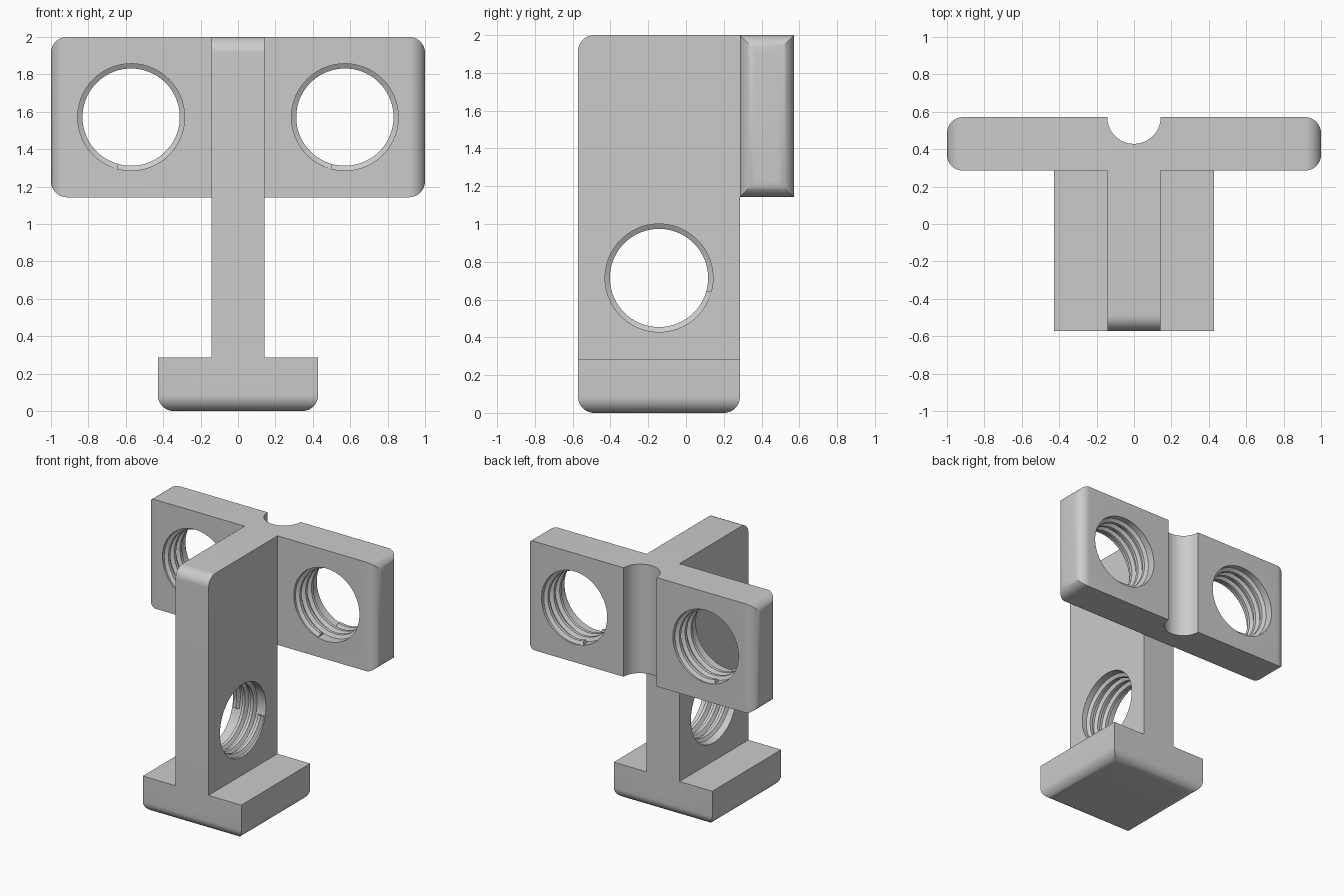
import bpy, bmesh, math
from mathutils import Matrix, Vector

cube = bpy.data.objects.get("Cube")
if cube:
    bpy.data.objects.remove(cube, do_unlink=True)

U = 1 / 7          # half the beam thickness
R = 0.6 * U        # edge rounding
BORE = 2 * U       # hole radius

grey = bpy.data.materials.new("light_grey")
grey.use_nodes = True
colour = (0.6, 0.6, 0.6, 1)
grey.diffuse_color = colour
grey.node_tree.nodes["Principled BSDF"].inputs["Base Color"].default_value = colour


def finish(name, bm):
    bmesh.ops.recalc_face_normals(bm, faces=bm.faces)
    mesh = bpy.data.meshes.new(name)
    bm.to_mesh(mesh)
    bm.free()
    obj = bpy.data.objects.new(name, mesh)
    bpy.context.collection.objects.link(obj)
    mesh.materials.append(grey)
    return obj


def rounded(u0, u1, v0, v1, corners):
    """Rectangle outline; corners flags which of the four are rounded."""
    pts = []
    spots = [(u0, v0, 1, 1), (u1, v0, -1, 1), (u1, v1, -1, -1), (u0, v1, 1, -1)]
    for i, (u, v, su, sv) in enumerate(spots):
        if not corners[i]:
            pts.append((u, v))
            continue
        for k in range(13):
            a = math.pi + (i + k / 12) * math.pi / 2
            pts.append((u + su * R + R * math.cos(a), v + sv * R + R * math.sin(a)))
    return pts


def circle(u, v, r, n=72):
    return [(u + r * math.cos(i * math.tau / n), v + r * math.sin(i * math.tau / n))
            for i in range(n)]


def extrude(name, outline, axis, d0, d1):
    place = {"x": lambda u, v, d: (d, u, v),
             "y": lambda u, v, d: (u, d, v),
             "z": lambda u, v, d: (u, v, d)}[axis]
    bm = bmesh.new()
    rings = [[bm.verts.new(place(u, v, d)) for u, v in outline] for d in (d0, d1)]
    for ring in rings:
        bm.faces.new(ring)
    n = len(outline)
    for i in range(n):
        j = (i + 1) % n
        bm.faces.new((rings[0][i], rings[0][j], rings[1][j], rings[1][i]))
    return finish(name, bm)


def combine(target, tool, operation):
    mod = target.modifiers.new(operation, "BOOLEAN")
    mod.operation, mod.solver, mod.object = operation, "EXACT", tool
    bpy.context.view_layer.objects.active = target
    bpy.ops.object.modifier_apply(modifier=mod.name)
    bpy.data.objects.remove(tool, do_unlink=True)


def smooth(obj):
    bpy.ops.object.select_all(action="DESELECT")
    obj.select_set(True)
    bpy.context.view_layer.objects.active = obj
    bpy.ops.object.shade_smooth_by_angle(angle=math.radians(30))


# Upright web, rounded at its top front edge
body = extrude("bracket_body", rounded(-4*U, 2*U, U, 14*U, (0, 0, 0, 1)), "x", -U, U)

# Cross plate, rounded in elevation and in plan
plate = extrude("cross_plate", rounded(-7*U, 7*U, 8*U, 14*U, (1, 1, 1, 1)), "y", 0, 6*U)
plan = extrude("plate_plan", rounded(-7*U, 7*U, 2*U, 4*U, (1, 1, 1, 1)), "z", 7*U, 15*U)
combine(plate, plan, "INTERSECT")

# Foot, rounded along its bottom edges
foot = extrude("foot", rounded(-3*U, 3*U, 0, 2*U, (1, 1, 0, 0)), "y", -6*U, 4*U)
side = extrude("foot_side", rounded(-4*U, 2*U, 0, 3*U, (1, 1, 0, 0)), "x", -4*U, 4*U)
combine(foot, side, "INTERSECT")

for part in (plate, foot):
    combine(body, part, "UNION")

# Half-round channel down the back of the plate, and the three bores
combine(body, extrude("channel", circle(0, 4*U, U), "z", 7*U, 15*U), "DIFFERENCE")
for x in (-4*U, 4*U):
    combine(body, extrude("bore", circle(x, 11*U, BORE), "y", U, 5*U), "DIFFERENCE")
combine(body, extrude("bore", circle(-U, 5*U, BORE), "x", -2*U, 2*U), "DIFFERENCE")
smooth(body)


def thread(name, centre, basis, end_angle):
    """Helical ridge of trapezoid section lining a bore."""
    pitch, turns, steps = 0.073, 3, 72
    section = [(BORE + 0.005, -0.03), (0.26, -0.012), (0.26, 0.012), (BORE + 0.005, 0.03)]
    frame = Matrix.Translation(Vector(centre)) @ basis.to_4x4()
    bm = bmesh.new()
    rings = []
    for i in range(turns * steps + 1):
        t = i / steps - turns
        a = end_angle + t * math.tau
        h = (t + turns / 2) * pitch
        rings.append([bm.verts.new(frame @ Vector((r * math.cos(a), r * math.sin(a), h + dz)))
                      for r, dz in section])
    for p, q in zip(rings, rings[1:]):
        for k in range(4):
            m = (k + 1) % 4
            bm.faces.new((p[k], p[m], q[m], q[k]))
    bm.faces.new(rings[0])
    bm.faces.new(rings[-1])
    smooth(finish(name, bm))


# Screw threads
facing_front = Matrix.Rotation(math.pi / 2, 3, "X")
facing_side = Matrix(((0, 0, 1), (1, 0, 0), (0, 1, 0)))
thread("right_plate_thread", (-4*U, 3*U, 11*U), facing_front, math.radians(-105))
thread("left_plate_thread", (4*U, 3*U, 11*U), facing_front, math.radians(-105))
thread("web_thread", (0, -U, 5*U), facing_side, math.radians(-15))
